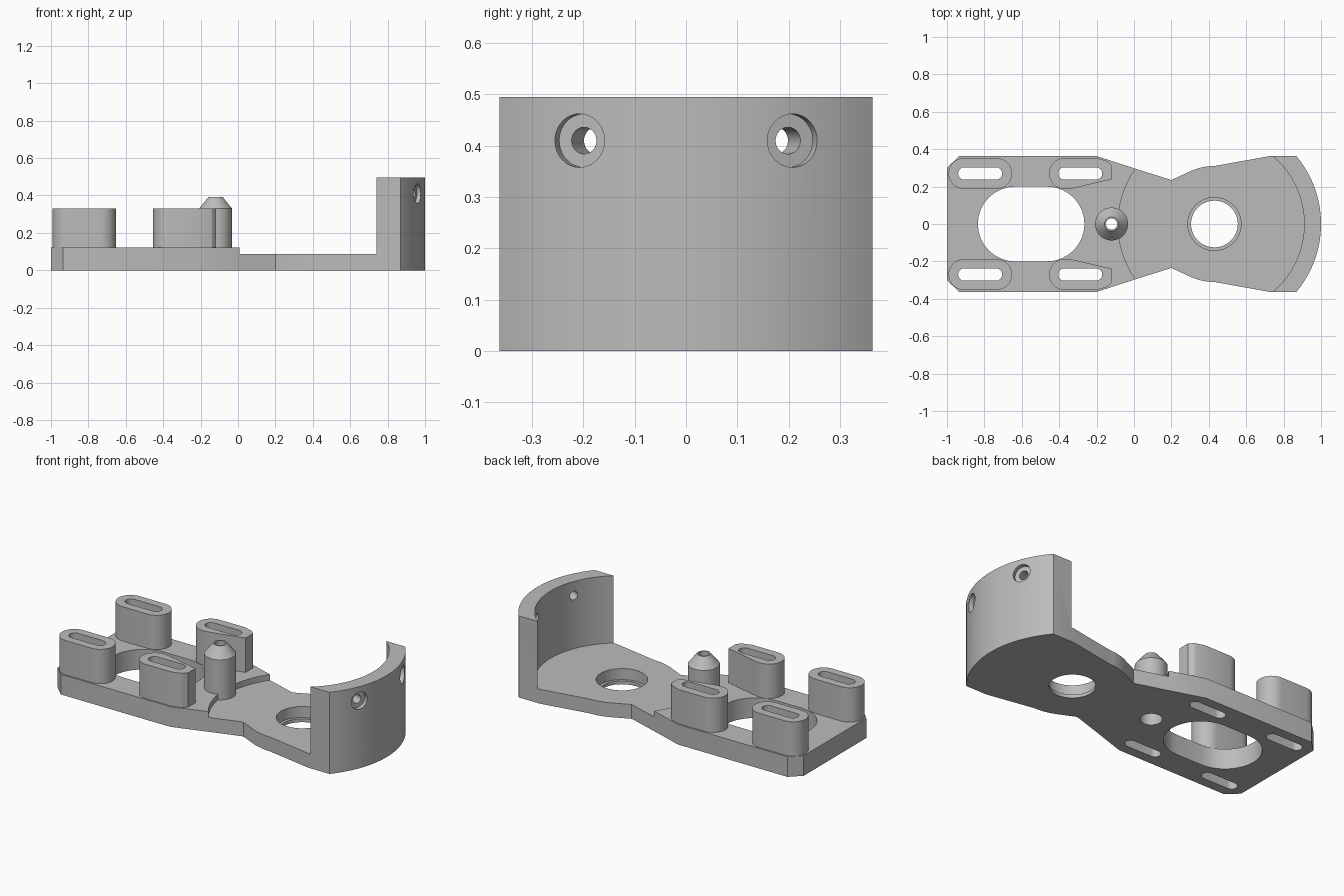
import bpy, bmesh
from math import sin, cos, radians, pi
from mathutils import Matrix, Vector

cube = bpy.data.objects.get("Cube")
if cube:
    bpy.data.objects.remove(cube, do_unlink=True)

grey = bpy.data.materials.new("matte grey")
grey.use_nodes = True
GREY = (0.5, 0.5, 0.5, 1)
grey.diffuse_color = GREY
grey.node_tree.nodes["Principled BSDF"].inputs["Base Color"].default_value = GREY

ARC_X = 0.435           # shared centre of the curved wall, step and bore
PLATE_TOP, FLOOR, PAD_TOP, WALL_TOP = 0.122, 0.087, 0.33, 0.495


def arc(cx, cy, r, a0, a1, n=16):
    return [(cx + r * cos(radians(a0 + (a1 - a0) * i / n)),
             cy + r * sin(radians(a0 + (a1 - a0) * i / n))) for i in range(n + 1)]


def slot(x0, x1, y, r):
    """Rounded slot outline reaching from x0 to x1."""
    return arc(x1 - r, y, r, -90, 90) + arc(x0 + r, y, r, 90, 270)


def circle(x, y, r):
    return arc(x, y, r, 0, 352.5, 47)


def finish(bm, name):
    bmesh.ops.recalc_face_normals(bm, faces=bm.faces)
    mesh = bpy.data.meshes.new(name)
    bm.to_mesh(mesh)
    bm.free()
    mesh.materials.append(grey)
    ob = bpy.data.objects.new(name, mesh)
    bpy.context.collection.objects.link(ob)
    return ob


def prism(name, outline, z0, z1):
    bm = bmesh.new()
    face = bm.faces.new([bm.verts.new((x, y, z0)) for x, y in outline])
    top = bmesh.ops.extrude_face_region(bm, geom=[face])["geom"]
    bmesh.ops.translate(bm, vec=(0, 0, z1 - z0),
                        verts=[v for v in top if isinstance(v, bmesh.types.BMVert)])
    return finish(bm, name)


def lathe(name, profile, x, n=48):
    """Ring solid: a closed (radius, z) profile turned about a vertical axis."""
    bm = bmesh.new()
    rings = [[bm.verts.new((x + r * cos(2 * pi * i / n), r * sin(2 * pi * i / n), z))
              for r, z in profile] for i in range(n)]
    for i in range(n):
        a, b = rings[i], rings[(i + 1) % n]
        for j in range(len(profile)):
            k = (j + 1) % len(profile)
            bm.faces.new((a[j], a[k], b[k], b[j]))
    return finish(bm, name)


def activate(ob):
    bpy.ops.object.select_all(action='DESELECT')
    ob.select_set(True)
    bpy.context.view_layer.objects.active = ob


def cut(ob, cutter):
    cutter.hide_render = True
    mod = ob.modifiers.new("cut", 'BOOLEAN')
    mod.operation, mod.solver, mod.object = 'DIFFERENCE', 'EXACT', cutter
    activate(ob)
    bpy.ops.object.modifier_apply(modifier=mod.name)
    bpy.data.objects.remove(cutter, do_unlink=True)


def smooth(ob):
    activate(ob)
    bpy.ops.object.shade_smooth_by_angle(angle=radians(25))


# Body: one outline extruded to wall height, then cleared down to the plate
upper = [(-1, 0.30), (-0.935, 0.363), (-0.2, 0.363), (0, 0.298), (0.2, 0.235)]
upper += arc(0.43, 0, 0.31, 115, 90, 6) + [(0.725, 0.363)]
rim = arc(ARC_X, 0, 0.565, 40, -40, 40)
lower = [(x, -y) for x, y in reversed(upper)]
body = prism("mounting_plate_and_curved_wall", upper + rim + lower, 0, WALL_TOP)
cut(body, prism("left_clearance", [(-1.1, -0.5), (0.1, -0.5), (0.1, 0.5), (-1.1, 0.5)],
                PLATE_TOP, 0.6))
cut(body, prism("floor_clearance",
                arc(ARC_X, 0, 0.475, -52, 52, 40) + arc(ARC_X, 0, 0.52, 132, 228, 32),
                FLOOR, 0.6))

# Openings in the plate
cut(body, prism("oval_opening", slot(-0.835, -0.265, 0, 0.2), -0.1, 0.2))
cut(body, prism("bore", circle(0.43, 0, 0.125), -0.1, 0.2))
cut(body, prism("bore_recess", circle(0.43, 0, 0.142), 0.02, 0.2))
cut(body, prism("post_bore", circle(-0.12, 0, 0.06), -0.1, 0.2))

# Radial screw holes with shallow recesses in the wall
for side in (-1, 1):
    turn = radians(21.6 * side)
    for r, start, end in ((0.026, 0.40, 0.65), (0.052, 0.54, 0.65)):
        hole = prism("screw_hole", circle(0, 0, r), start, end)
        hole.data.transform(Matrix.Translation((ARC_X, 0, 0.41))
                            @ Matrix.Rotation(turn, 4, 'Z') @ Matrix.Rotation(pi / 2, 4, 'Y'))
        cut(body, hole)

# Four slotted pads; the inner pair is trimmed around the post
for side, label in ((1, "back"), (-1, "front")):
    outer = slot(-0.992, -0.652, 0.27, 0.083)
    inner = arc(-0.37, 0.27, 0.084, 90, 270) + [
        (-0.345, 0.186), (-0.117, 0.24), (-0.117, 0.31), (-0.14, 0.335), (-0.2, 0.354)]
    for where, outline, x0 in (("outer", outer, -0.94), ("inner", inner, -0.405)):
        pad = prism(f"{label}_{where}_pad", [(x, y * side) for x, y in outline], 0.1, PAD_TOP)
        for ob in (pad, body):
            cut(ob, prism("slot", slot(x0, x0 + 0.235, 0.27 * side, 0.033), -0.1, 0.5))
        smooth(pad)

# Hollow post with a conical tip
post = lathe("locating_post", [(0.06, FLOOR), (0.088, FLOOR), (0.088, PAD_TOP), (0.038, 0.392),
                               (0.03, 0.392), (0.03, 0.25), (0.06, 0.25)], -0.12)
smooth(post)
smooth(body)
